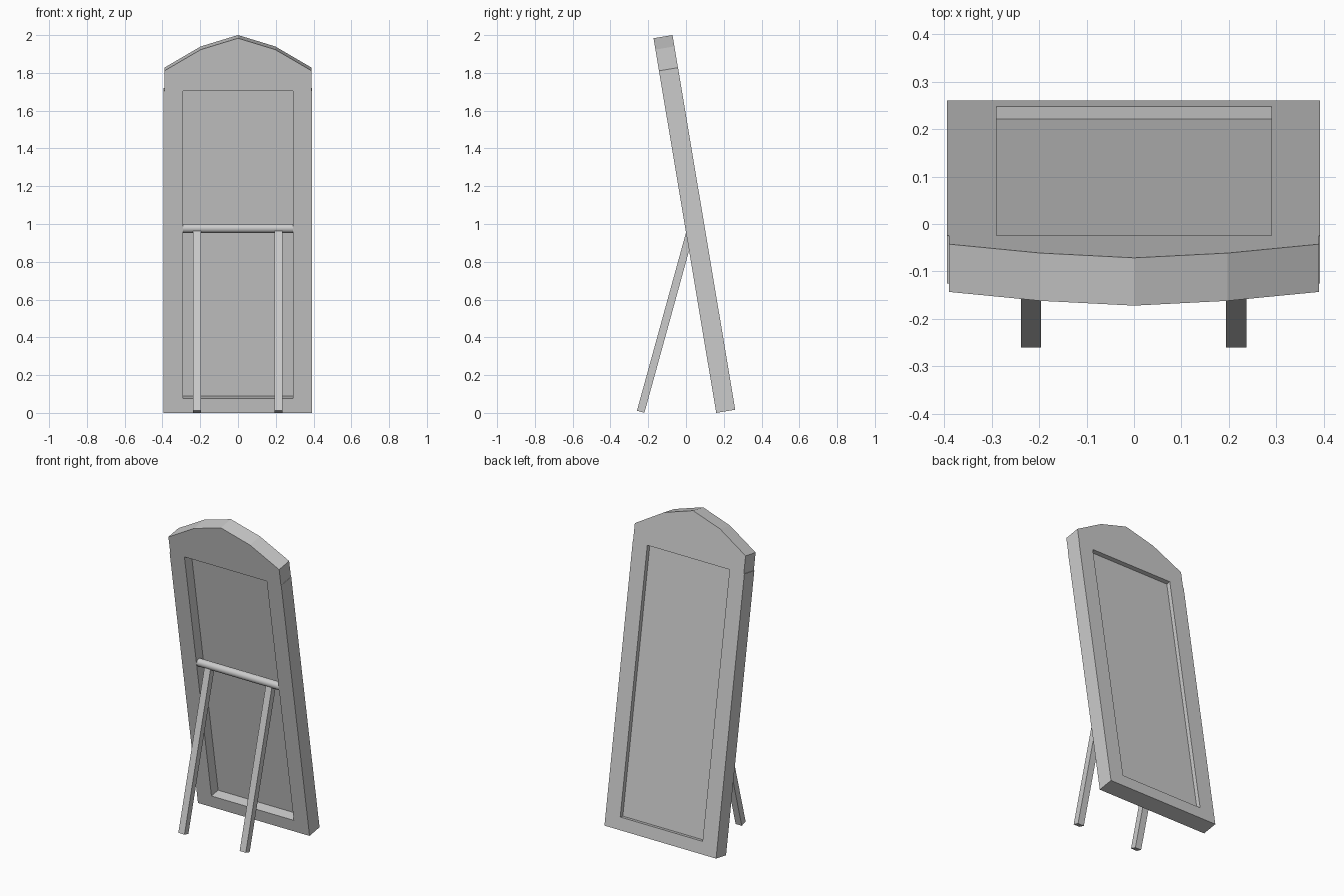
import bpy, bmesh
from math import radians, sin, cos

if "Cube" in bpy.data.objects:
    bpy.data.objects.remove(bpy.data.objects["Cube"], do_unlink=True)

grey = bpy.data.materials.new("plain_grey")
grey.use_nodes = True
grey.diffuse_color = (0.6, 0.6, 0.6, 1)
grey.node_tree.nodes["Principled BSDF"].inputs["Base Color"].default_value = (0.6, 0.6, 0.6, 1)

TILT = radians(9.5)         # backward lean of the frame
LEG_TILT = radians(15.4)    # lean of the support legs
BASE_Y = 0.16               # lower edge of the frame on its stand side
DEPTH = 0.102
OPEN_X, OPEN_LOW, OPEN_TOP = 0.29, 0.078, 1.727


def slab(name, outline, y0, y1, location, tilt):
    """Extrude an x-z outline from y0 to y1, then lean it about x."""
    bm = bmesh.new()
    face = bm.faces.new([bm.verts.new((x, y0, z)) for x, z in outline])
    result = bmesh.ops.extrude_face_region(bm, geom=[face])
    moved = [v for v in result["geom"] if isinstance(v, bmesh.types.BMVert)]
    bmesh.ops.translate(bm, verts=moved, vec=(0, y1 - y0, 0))
    bmesh.ops.recalc_face_normals(bm, faces=bm.faces)
    mesh = bpy.data.meshes.new(name)
    bm.to_mesh(mesh)
    bm.free()
    mesh.materials.append(grey)
    obj = bpy.data.objects.new(name, mesh)
    obj.location = location
    obj.rotation_euler.x = tilt
    bpy.context.collection.objects.link(obj)
    return obj


def box_outline(x0, x1, z0, z1):
    return [(x0, z0), (x1, z0), (x1, z1), (x0, z1)]


frame_origin = (0, BASE_Y, 0)

# U-shaped body: two stiles and the bottom rail
body = [(-0.394, 0), (0.392, 0), (0.392, OPEN_TOP), (OPEN_X, OPEN_TOP),
        (OPEN_X, OPEN_LOW), (-OPEN_X, OPEN_LOW), (-OPEN_X, OPEN_TOP), (-0.394, OPEN_TOP)]
slab("frame_body", body, 0, DEPTH, frame_origin, TILT)

# Faceted arch closing the frame at the top
arch = [(-0.39, OPEN_TOP), (0.39, OPEN_TOP), (0.39, 1.836), (0.197, 1.95),
        (0, 2.011), (-0.197, 1.95), (-0.39, 1.836)]
slab("frame_arch", arch, 0, DEPTH, frame_origin, TILT)

# Mirror pane set inside the opening
slab("mirror_pane", box_outline(-OPEN_X, OPEN_X, OPEN_LOW, OPEN_TOP),
     0.068, 0.075, frame_origin, TILT)

# Hinge rod across the opening, flush with the frame
along, inset = 0.986, 0.025
bpy.ops.mesh.primitive_cylinder_add(
    vertices=32, radius=0.024, depth=2 * OPEN_X, rotation=(0, radians(90), 0),
    location=(0, BASE_Y - along * sin(TILT) + inset * cos(TILT),
              along * cos(TILT) + inset * sin(TILT)))
rod = bpy.context.object
rod.name = "hinge_rod"
rod.data.materials.append(grey)
bpy.ops.object.shade_smooth_by_angle()

# Support legs
for side, x in (("right", -0.217), ("left", 0.215)):
    slab(side + "_support_leg", box_outline(-0.0215, 0.0215, 0, 0.995),
         -0.0205, 0.0205, (x, -0.24, 0.006), -LEG_TILT)
